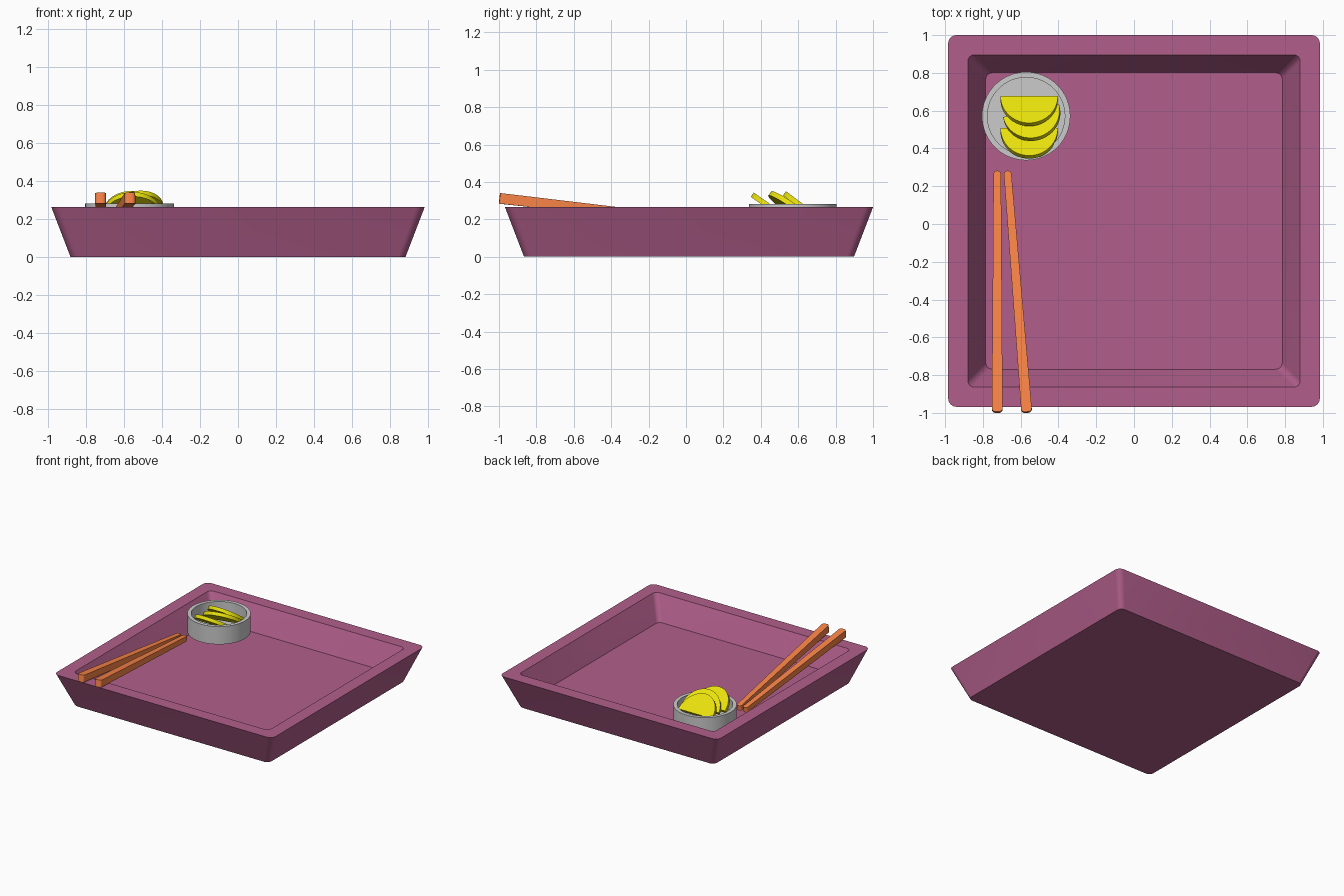
import bpy, bmesh, math
from mathutils import Matrix, Vector

if "Cube" in bpy.data.objects:
    bpy.data.objects.remove(bpy.data.objects["Cube"])


def material(name, rgb):
    m = bpy.data.materials.new(name)
    m.diffuse_color = (*rgb, 1)
    m.use_nodes = True
    m.node_tree.nodes["Principled BSDF"].inputs["Base Color"].default_value = m.diffuse_color
    return m


plum = material("plum", (0.44, 0.113, 0.258))
orange = material("orange", (0.96, 0.233, 0.064))
yellow = material("yellow", (0.81, 0.75, 0.004))


def finish(bm, name, mat=None):
    bmesh.ops.recalc_face_normals(bm, faces=bm.faces)
    me = bpy.data.meshes.new(name)
    bm.to_mesh(me)
    bm.free()
    ob = bpy.data.objects.new(name, me)
    bpy.context.collection.objects.link(ob)
    if mat:
        me.materials.append(mat)
    bpy.ops.object.select_all(action='DESELECT')
    bpy.context.view_layer.objects.active = ob
    ob.select_set(True)
    bpy.ops.object.shade_smooth_by_angle(angle=math.radians(30))
    return ob


def stack(name, loops, mat=None):
    """Bridge a stack of equal-length point loops and cap both ends."""
    bm = bmesh.new()
    rings = [[bm.verts.new(p) for p in loop] for loop in loops]
    n = len(rings[0])
    for a, b in zip(rings, rings[1:]):
        for i in range(n):
            j = (i + 1) % n
            bm.faces.new((a[i], a[j], b[j], b[i]))
    bm.faces.new(rings[0])
    bm.faces.new(rings[-1])
    return finish(bm, name, mat)


def rounded_square(h, r, z, cy=0.016, seg=6):
    pts = []
    for q, (sx, sy) in enumerate(((1, 1), (-1, 1), (-1, -1), (1, -1))):
        for k in range(seg + 1):
            a = math.pi / 2 * (q + k / seg)
            pts.append((sx * (h - r) + r * math.cos(a),
                        cy + sy * (h - r) + r * math.sin(a), z))
    return pts


def circle(r, z, cx, cy, n=64):
    return [(cx + r * math.cos(2 * math.pi * i / n),
             cy + r * math.sin(2 * math.pi * i / n), z) for i in range(n)]


# Tray: flared outside, flat rim, sloped inside walls
stack("tray", [rounded_square(0.882, 0.04, 0), rounded_square(0.984, 0.045, 0.265),
               rounded_square(0.88, 0.035, 0.265), rounded_square(0.785, 0.035, 0.08)], plum)

# Small dish
stack("dish", [circle(r, z, -0.571, 0.571) for r, z in
               ((0.234, 0.138), (0.234, 0.283), (0.205, 0.283), (0.205, 0.19))])


# Chopsticks: tapered bars with rounded upright end edges
def chopstick(name, near, tip, w0=0.057, w1=0.040):
    near, tip = Vector(near), Vector(tip)
    d = (tip - near).normalized()
    side = d.cross(Vector((0, 0, 1))).normalized()
    up = side.cross(d)
    bm = bmesh.new()
    bmesh.ops.create_cube(bm, size=1)
    for v in bm.verts:
        end, w = (near, w0) if v.co.y < 0 else (tip, w1)
        v.co = end + side * v.co.x * w + up * v.co.z * w
    edges = [e for e in bm.edges
             if abs((e.verts[0].co - e.verts[1].co).normalized().dot(up)) > 0.9]
    bmesh.ops.bevel(bm, geom=edges, offset=0.019, segments=5, profile=0.5, affect='EDGES')
    finish(bm, name, orange)


chopstick("chopstick_left", (-0.724, -0.997, 0.312), (-0.724, 0.28, 0.168))
chopstick("chopstick_right", (-0.568, -0.997, 0.312), (-0.670, 0.28, 0.168))


# Yellow half-round slices leaning in the dish
def slice_part(name, origin, tilt, turn, r=0.152, length=0.178, t=0.028, n=32):
    outline = [(r * math.cos(math.pi * i / n), -length * math.sin(math.pi * i / n))
               for i in range(n + 1)]
    ob = stack(name, [[(x, y, z) for x, y in outline] for z in (-t, 0)], yellow)
    ob.data.transform(Matrix.Translation(origin)
                      @ Matrix.Rotation(math.radians(turn), 4, 'Z')
                      @ Matrix.Rotation(math.radians(-tilt), 4, 'X'))


slice_part("slice_back", (-0.555, 0.677, 0.243), 37, 0)
slice_part("slice_middle", (-0.545, 0.60, 0.246), 36, 13)
slice_part("slice_front", (-0.555, 0.508, 0.241), 35, 0)
